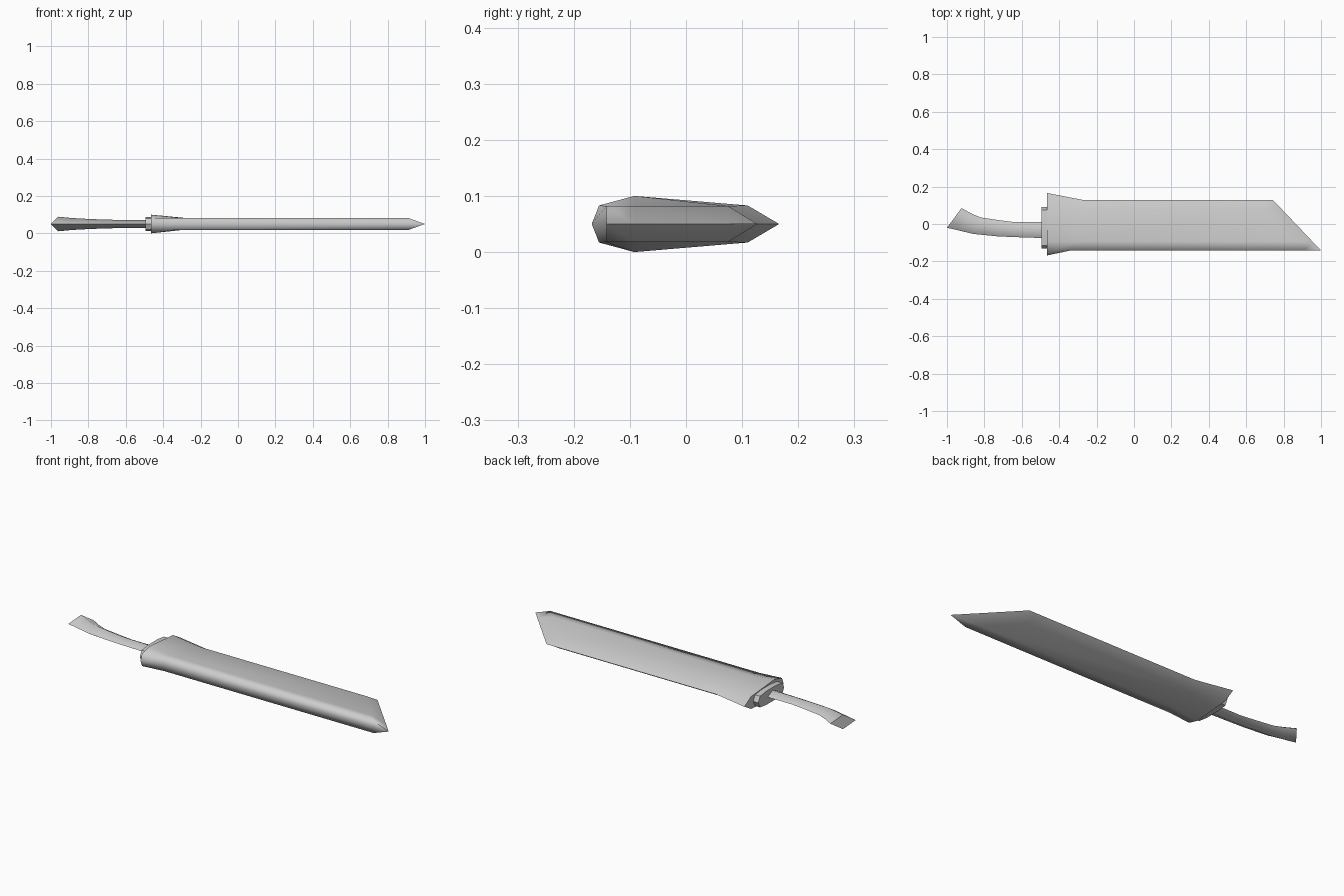
import bpy, bmesh, math

cube = bpy.data.objects.get("Cube")
if cube:
    bpy.data.objects.remove(cube, do_unlink=True)

GREY = (0.6, 0.6, 0.6, 1.0)
metal = bpy.data.materials.new("grey metal")
metal.diffuse_color = GREY
metal.use_nodes = True
metal.node_tree.nodes["Principled BSDF"].inputs["Base Color"].default_value = GREY

MID = 0.05  # height of the plane the sword is mirrored about


def mirrored(half):
    """Close a half section of (x, y, height) from spine to edge across MID."""
    upper = [(x, y, MID + h) for x, y, h in half]
    lower = [(x, y, MID - h) for x, y, h in half[-2:0:-1]]
    return upper + lower


def loft(name, sections, cap_end=True, angle=100):
    """Skin mirrored sections, cap the ends with crisp borders and shade."""
    bm = bmesh.new()
    loops = [[bm.verts.new(p) for p in mirrored(s)] for s in sections]
    for a, b in zip(loops, loops[1:]):
        for i in range(len(a)):
            j = (i + 1) % len(a)
            bm.faces.new((a[i], a[j], b[j], b[i]))
    for cap in [loops[0]] + ([loops[-1]] if cap_end else []):
        for e in bm.faces.new(cap).edges:
            e.smooth = False
    bmesh.ops.remove_doubles(bm, verts=bm.verts, dist=0.0005)
    bmesh.ops.recalc_face_normals(bm, faces=bm.faces)
    mesh = bpy.data.meshes.new(name)
    bm.to_mesh(mesh)
    bm.free()
    mesh.materials.append(metal)
    ob = bpy.data.objects.new(name, mesh)
    bpy.context.collection.objects.link(ob)
    bpy.ops.object.select_all(action='DESELECT')
    ob.select_set(True)
    bpy.context.view_layer.objects.active = ob
    bpy.ops.object.shade_smooth_by_angle(angle=math.radians(angle))


# Blade: flared base, flat body, slanted tip closing to a sharp edge
flare = [(-0.465, -0.168, 0), (-0.465, -0.155, 0.033), (-0.465, -0.092, 0.05),
         (-0.465, 0.11, 0.033), (-0.465, 0.166, 0)]
body = [(-0.34, -0.142, 0), (-0.34, -0.142, 0.032), (-0.30, -0.092, 0.032),
        (-0.28, 0.075, 0.032), (-0.265, 0.127, 0)]
shoulder = [(0.91, -0.142, 0), (0.91, -0.142, 0.032), (0.865, -0.092, 0.032),
            (0.71, 0.075, 0.032), (0.70, 0.127, 0)]
tip = [(1.0 - (y + 0.142) * 0.95, y, 0) for _, y, _ in body]
loft("blade", [flare, body, shoulder, tip], cap_end=False)

# Collar: short block with clipped corners between blade and grip
loft("collar", [[(x, -0.13, 0), (x, -0.115, 0.03), (x, -0.06, 0.037),
                 (x, 0.02, 0.037), (x, 0.075, 0.03), (x, 0.09, 0)]
                for x in (-0.495, -0.46)], angle=40)

# Grip: diamond section bending back to a slanted, flared pommel
# (x and y of the front corner, x and y of the back corner, half height)
path = [(-0.49, -0.075, -0.49, 0.01, 0.022), (-0.64, -0.07, -0.64, 0.01, 0.022),
        (-0.73, -0.066, -0.72, 0.02, 0.024), (-0.86, -0.053, -0.82, 0.035, 0.029),
        (-0.93, -0.036, -0.87, 0.056, 0.033), (-1.0, -0.02, -0.922, 0.085, 0.039)]
loft("grip", [[(fx, fy, 0), ((fx + bx) / 2, (fy + by) / 2, h), (bx, by, 0)]
              for fx, fy, bx, by, h in path])
